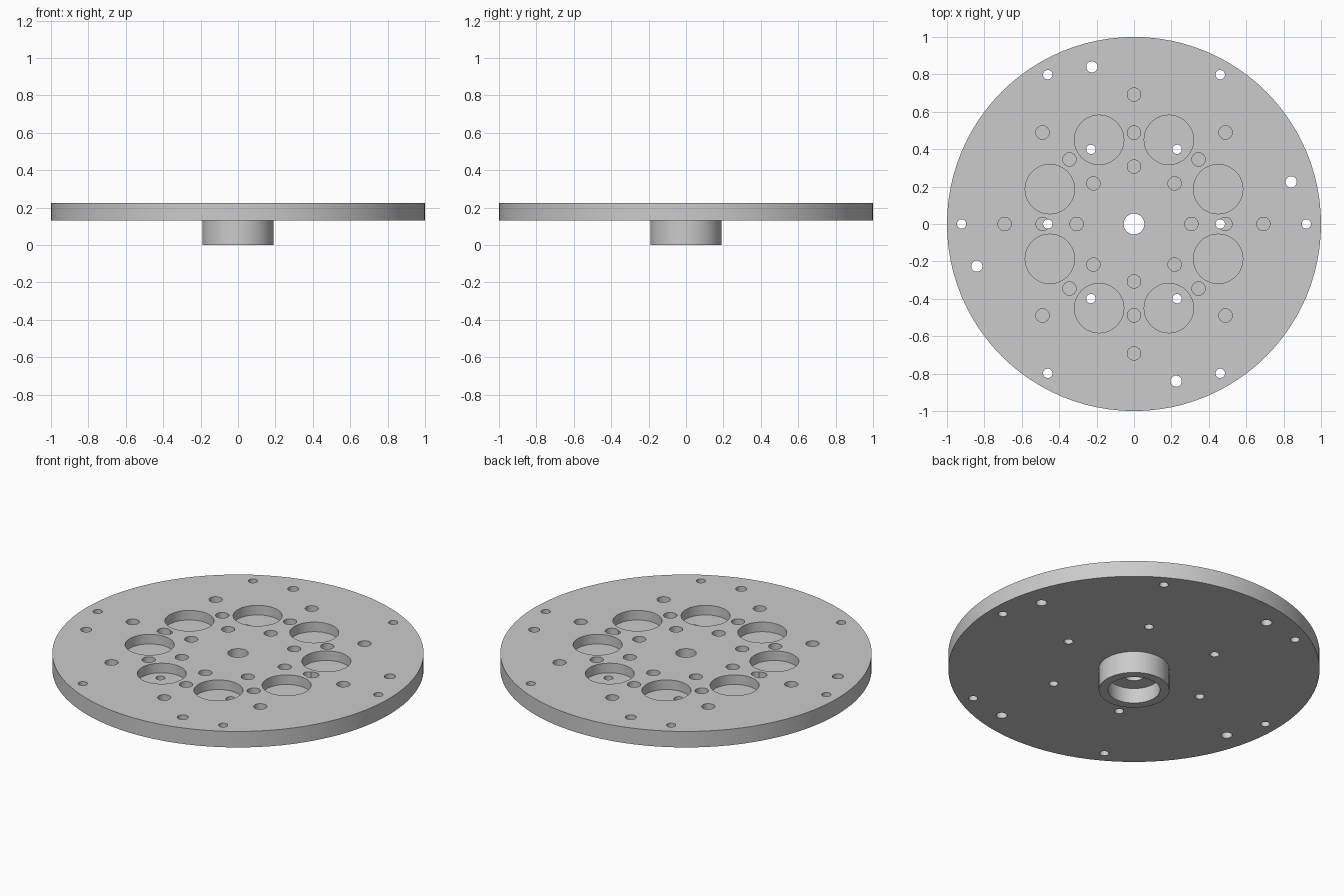
import bpy, bmesh
from math import cos, sin, radians, pi
from mathutils import Matrix

TOP, UNDER = 0.225, 0.13      # upper and lower faces of the disc
FLOOR = TOP - 0.057           # floor of the blind pockets

cube = bpy.data.objects.get("Cube")
if cube:
    bpy.data.objects.remove(cube, do_unlink=True)

grey = bpy.data.materials.new("machined grey")
grey.use_nodes = True
colour = (0.6, 0.6, 0.6, 1)
grey.diffuse_color = colour
grey.node_tree.nodes["Principled BSDF"].inputs["Base Color"].default_value = colour


def add_object(name, bm):
    bmesh.ops.recalc_face_normals(bm, faces=bm.faces)
    mesh = bpy.data.meshes.new(name)
    bm.to_mesh(mesh)
    bm.free()
    mesh.materials.append(grey)
    obj = bpy.data.objects.new(name, mesh)
    bpy.context.collection.objects.link(obj)
    return obj


def lathe(name, profile, steps):
    """Spin a closed (radius, height) profile about z."""
    bm = bmesh.new()
    verts = [bm.verts.new((r, 0, z)) for r, z in profile]
    edges = [bm.edges.new((v, verts[i - 1])) for i, v in enumerate(verts)]
    bmesh.ops.spin(bm, geom=verts + edges, cent=(0, 0, 0), axis=(0, 0, 1),
                   angle=2 * pi, steps=steps, use_merge=True)
    bmesh.ops.remove_doubles(bm, verts=bm.verts, dist=1e-5)
    return add_object(name, bm)


def drill(body, name, low, high, circles):
    """Cut rings of round holes: (count, ring radius, hole radius, start angle)."""
    bm = bmesh.new()
    for count, ring, radius, start in circles:
        for i in range(count):
            a = radians(start) + 2 * pi * i / count
            place = Matrix.Translation((ring * cos(a), ring * sin(a), (low + high) / 2))
            bmesh.ops.create_cone(bm, cap_ends=True, segments=48 if radius > 0.1 else 24,
                                  radius1=radius, radius2=radius,
                                  depth=high - low, matrix=place)
    cutter = add_object(name, bm)
    cutter.hide_render = True
    cut = body.modifiers.new(name, 'BOOLEAN')
    cut.operation = 'DIFFERENCE'
    cut.solver = 'EXACT'
    cut.object = cutter
    bpy.context.view_layer.objects.active = body
    bpy.ops.object.modifier_apply(modifier=cut.name)
    bpy.data.objects.remove(cutter, do_unlink=True)


# Disc with hub, hub bore and centre hole
disc = lathe("flanged_disc", [
    (0.055, TOP), (1, TOP), (1, UNDER), (0.19, UNDER),
    (0.19, 0), (0.14, 0), (0.14, 0.09), (0.055, 0.09)], 96)

# Large pockets and three rings of small blind holes
drill(disc, "pocket_cutter", FLOOR, TOP + 0.1, [
    (8, 0.487, 0.132, 22.5),
    (8, 0.692, 0.036, 0), (8, 0.488, 0.036, 0), (8, 0.307, 0.036, 0)])

# Through holes: inner and outer bolt circles, four wider holes
drill(disc, "through_cutter", UNDER - 0.05, TOP + 0.1, [
    (6, 0.461, 0.025, 0), (6, 0.922, 0.025, 0), (4, 0.87, 0.03, 15)])

# Smooth walls, sharp rims
bpy.ops.object.select_all(action='DESELECT')
disc.select_set(True)
bpy.context.view_layer.objects.active = disc
bpy.ops.object.shade_smooth_by_angle(angle=radians(30))
